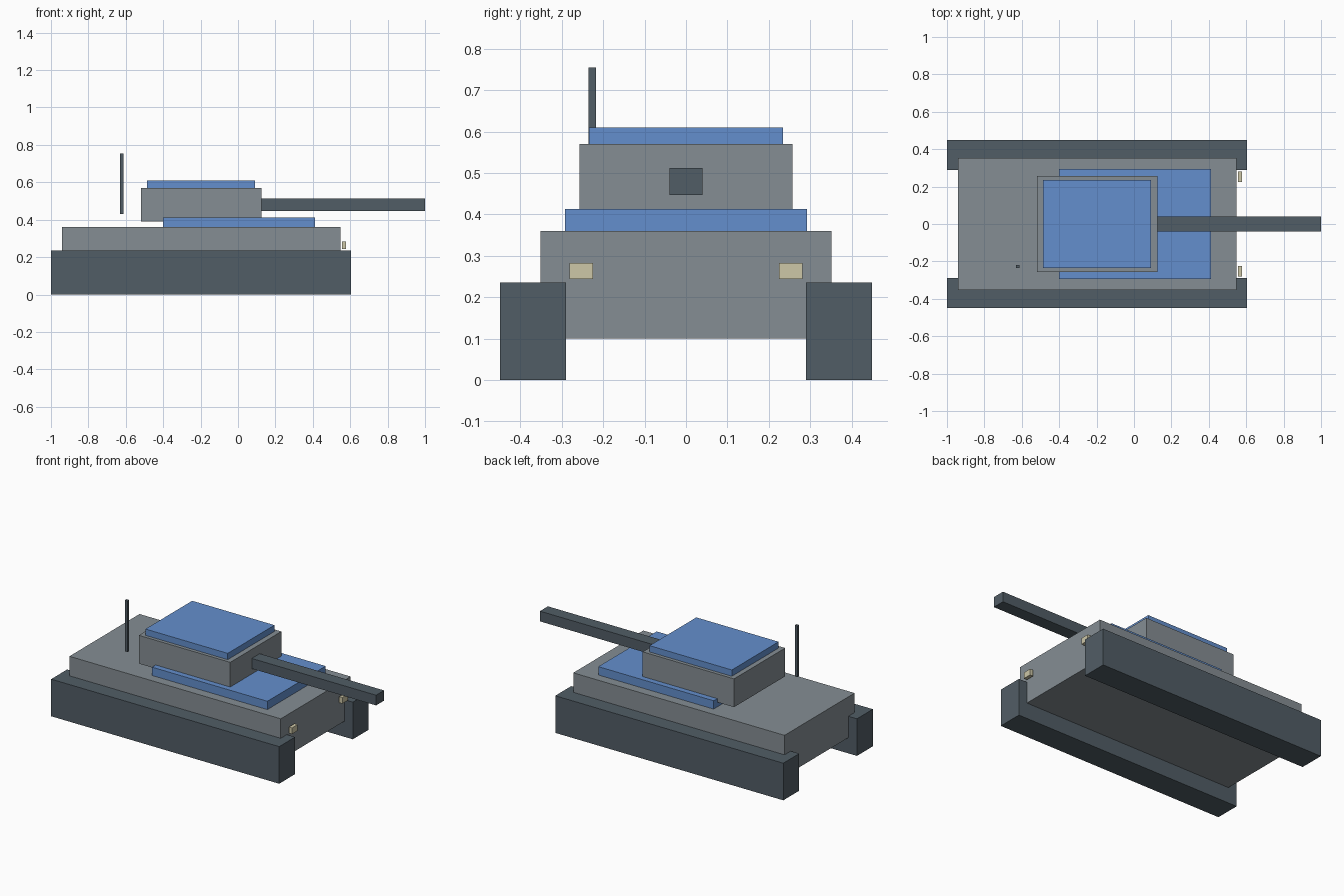
import bpy

if "Cube" in bpy.data.objects:
    bpy.data.objects.remove(bpy.data.objects["Cube"], do_unlink=True)


def material(name, rgb):
    m = bpy.data.materials.new(name)
    m.use_nodes = True
    m.diffuse_color = (*rgb, 1)
    bsdf = next(n for n in m.node_tree.nodes if n.type == 'BSDF_PRINCIPLED')
    bsdf.inputs["Base Color"].default_value = (*rgb, 1)
    return m


grey = material("armour grey", (0.235, 0.27, 0.295))
dark = material("dark steel", (0.083, 0.11, 0.133))
blue = material("panel blue", (0.127, 0.275, 0.61))
cream = material("lamp cream", (0.61, 0.57, 0.39))


def box(name, mat, xs, ys, zs):
    """Axis-aligned box spanning the given ranges."""
    spans = (xs, ys, zs)
    bpy.ops.mesh.primitive_cube_add(size=1)
    ob = bpy.context.object
    ob.name = name
    ob.data.name = name
    ob.location = [(a + b) / 2 for a, b in spans]
    ob.scale = [b - a for a, b in spans]
    bpy.ops.object.transform_apply(location=True, rotation=False, scale=True)
    ob.data.materials.append(mat)
    return ob


# Hull and its raised deck panel
box("hull", grey, (-0.94, 0.547), (-0.352, 0.352), (0.10, 0.36))
box("deck_panel", blue, (-0.40, 0.412), (-0.293, 0.293), (0.36, 0.413))

# Turret, roof panel and gun
box("turret", grey, (-0.518, 0.125), (-0.257, 0.257), (0.39, 0.57))
box("turret_roof", blue, (-0.487, 0.092), (-0.235, 0.235), (0.57, 0.61))
box("gun_barrel", dark, (0.12, 1.0), (-0.04, 0.04), (0.447, 0.512))

# Aerial behind the turret
box("aerial", dark, (-0.631, -0.613), (-0.236, -0.218), (0.43, 0.755))

# Tracks and headlamps on both sides
for side, s in (("left", 1), ("right", -1)):
    box("track_" + side, dark, (-1.0, 0.605),
        sorted((s * 0.29, s * 0.45)), (0, 0.236))
    box("headlamp_" + side, cream, (0.555, 0.577),
        sorted((s * 0.225, s * 0.281)), (0.244, 0.283))
